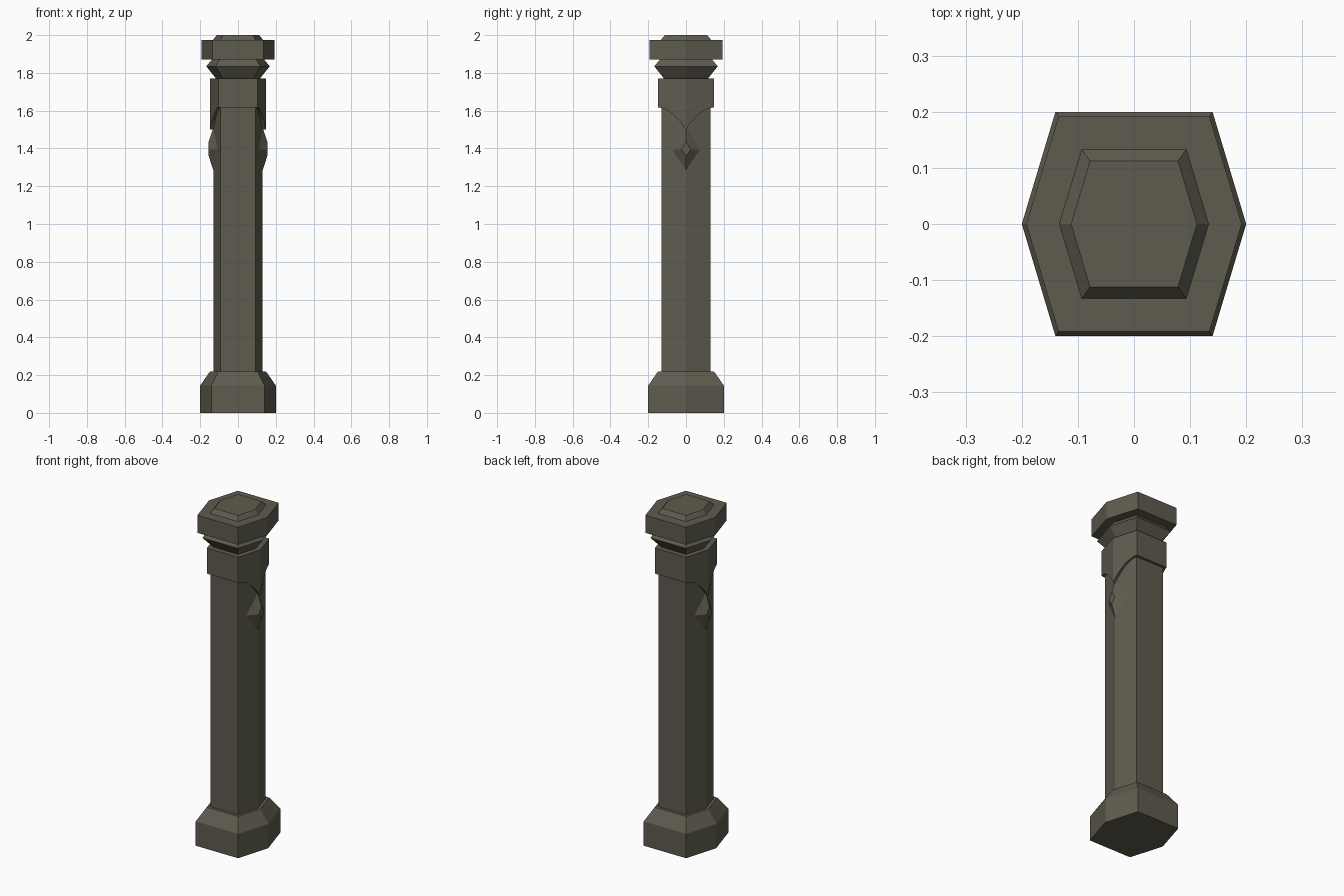
import bpy, bmesh

if "Cube" in bpy.data.objects:
    bpy.data.objects.remove(bpy.data.objects["Cube"])

stone = bpy.data.materials.new("olive grey stone")
stone.diffuse_color = (0.114, 0.106, 0.077, 1)
stone.use_nodes = True
stone.node_tree.nodes["Principled BSDF"].inputs["Base Color"].default_value = stone.diffuse_color

# Stretched hexagon: points on +-x, flats on +-y
HEX = [(1, 0), (.7, 1), (-.7, 1), (-1, 0), (-.7, -1), (.7, -1)]


def finish(name, bm):
    bmesh.ops.recalc_face_normals(bm, faces=bm.faces)
    me = bpy.data.meshes.new(name)
    bm.to_mesh(me)
    bm.free()
    me.materials.append(stone)
    ob = bpy.data.objects.new(name, me)
    bpy.context.collection.objects.link(ob)
    return ob


def bridge(bm, a, b):
    n = len(a)
    for i in range(n):
        j = (i + 1) % n
        bm.faces.new((a[i], a[j], b[j], b[i]))


def hex_loft(name, profile):
    """Closed hexagonal solid through (radius, z) rings."""
    bm = bmesh.new()
    rings = [[bm.verts.new((x * r, y * r, z)) for x, y in HEX] for r, z in profile]
    for a, b in zip(rings, rings[1:]):
        bridge(bm, a, b)
    bm.faces.new(rings[0])
    bm.faces.new(rings[-1])
    return finish(name, bm)


hex_loft("base", [(.2, 0), (.2, .145), (.148, .22)])
hex_loft("shaft", [(.131, .21), (.131, 1.76)])
hex_loft("neck_moulding", [(.115, 1.768), (.168, 1.835), (.137, 1.872)])
hex_loft("capital", [(.192, 1.87), (.192, 1.975), (.133, 1.975), (.112, 2.0)])

# Collar whose lower edge sweeps down to a point on the two side edges
R, STEPS = .147, 8
outline = []
for k, (x0, y0) in enumerate(HEX):
    x1, y1 = HEX[(k + 1) % 6]
    n = 1 if y0 == y1 else STEPS
    outline += [(x0 + (x1 - x0) * i / n, y0 + (y1 - y0) * i / n) for i in range(n)]
bm = bmesh.new()


def collar_ring(r, z_of):
    return [bm.verts.new((x * r, y * r, z_of(y))) for x, y in outline]


def arch(y):
    return 1.617 - .117 * (1 - abs(y)) ** 1.9


inner = collar_ring(.125, arch)
lower = collar_ring(R, arch)
upper = collar_ring(R, lambda y: 1.77)
bridge(bm, inner, lower)
bridge(bm, lower, upper)
bm.faces.new(upper)
finish("arched_collar", bm)

# Faceted diamond studs below the collar points
for side, name in ((1, "right_stud"), (-1, "left_stud")):
    bm = bmesh.new()
    foot = [bm.verts.new((side * x, y, z)) for x, y, z in
            ((.131, 0, 1.285), (.108, .075, 1.395), (.131, 0, 1.51), (.108, -.075, 1.395))]
    face = [bm.verts.new((side * .155, y, z)) for y, z in
            ((0, 1.36), (.025, 1.395), (0, 1.435), (-.025, 1.395))]
    bridge(bm, foot, face)
    bm.faces.new(face)
    finish(name, bm)
